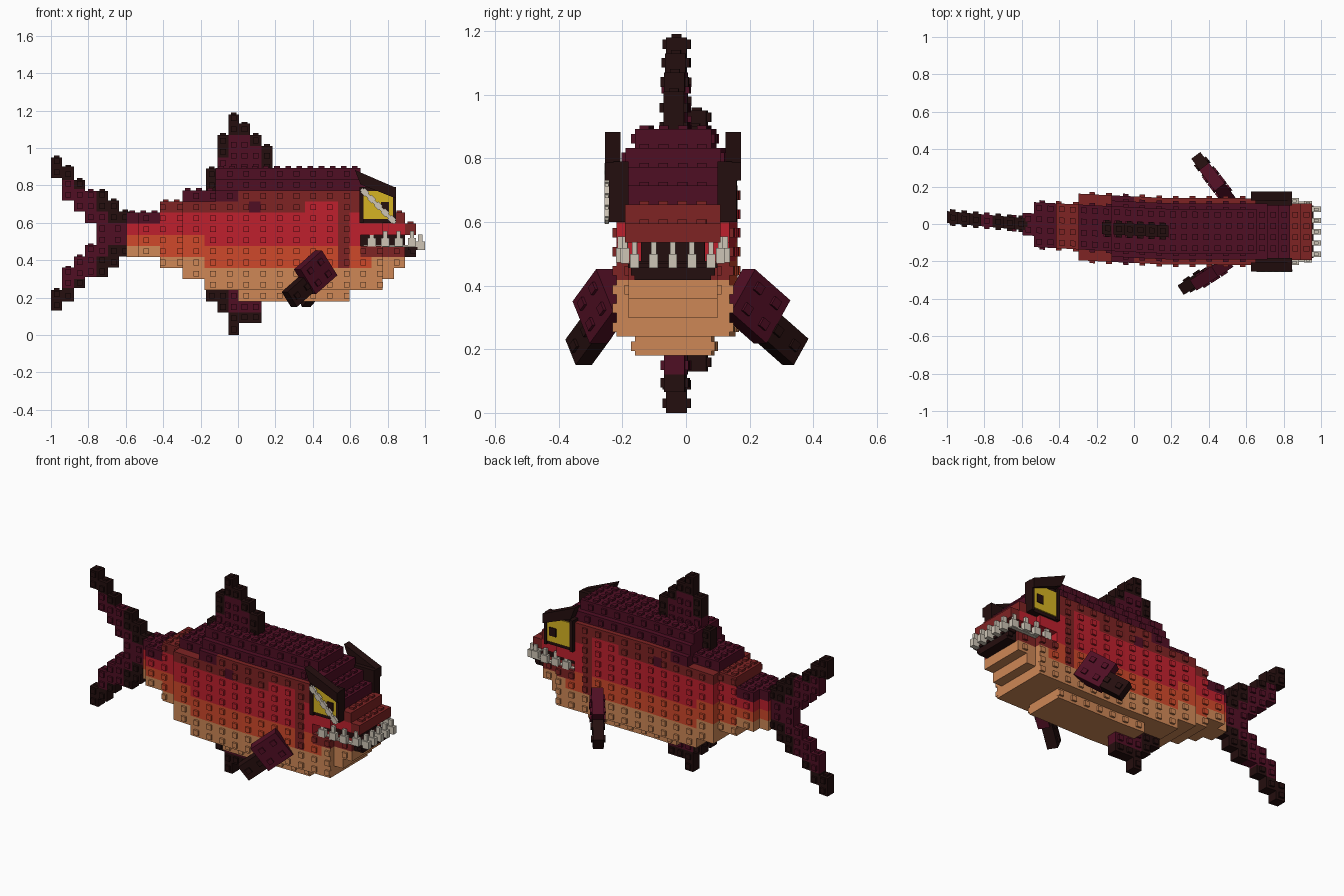
import bpy, bmesh, math
from mathutils import Vector, Matrix

if "Cube" in bpy.data.objects:
    bpy.data.objects.remove(bpy.data.objects["Cube"])

U, V, Z0 = 0.0595, 0.0593, 0.18      # column width, row height, belly height


def material(name, rgb):
    m = bpy.data.materials.new(name)
    lin = [(c / 255 / 12.92) if c < 11 else ((c / 255 + 0.055) / 1.055) ** 2.4 for c in rgb]
    m.diffuse_color = (*lin, 1)
    m.use_nodes = True
    m.node_tree.nodes["Principled BSDF"].inputs["Base Color"].default_value = m.diffuse_color
    return m


NAMES = ["black", "maroon", "dark_red", "red", "orange", "tan", "yellow", "bone"]
RGB = [(36, 14, 14), (79, 14, 35), (126, 35, 35), (190, 32, 45),
       (206, 72, 42), (206, 135, 86), (214, 180, 35), (206, 197, 182)]
MATS = [material(n, c) for n, c in zip(NAMES, RGB)]
BLACK, MAROON, DRED, RED, ORANGE, TAN, YELLOW, BONE = range(8)


def centre(x):
    """Sideways sway of the spine, hinged between the segments."""
    pts = [(-1.0, 0.037), (-0.595, 0.0), (-0.1785, -0.022), (0.1785, -0.039), (1.1, -0.042)]
    for (x0, y0), (x1, y1) in zip(pts, pts[1:]):
        if x <= x1:
            return y0 + (y1 - y0) * (x - x0) / (x1 - x0)
    return -0.042


class Part:
    def __init__(self, name):
        self.name, self.bm = name, bmesh.new()

    def box(self, x0, x1, y0, y1, z0, z1, mat):
        m = Matrix.Translation(((x0 + x1) / 2, (y0 + y1) / 2, (z0 + z1) / 2)) @ \
            Matrix.Diagonal((x1 - x0, y1 - y0, z1 - z0, 1))
        self.add(m, mat)

    def add(self, m, mat):
        vs = bmesh.ops.create_cube(self.bm, size=1, matrix=m)["verts"]
        for f in {f for v in vs for f in v.link_faces}:
            f.material_index = mat

    def prism(self, pts, y0, y1, mat):
        a = [self.bm.verts.new((x, y0, z)) for x, z in pts]
        b = [self.bm.verts.new((x, y1, z)) for x, z in pts]
        n = len(pts)
        fs = [self.bm.faces.new(a), self.bm.faces.new(b[::-1])]
        fs += [self.bm.faces.new((a[i], b[i], b[(i + 1) % n], a[(i + 1) % n])) for i in range(n)]
        for f in fs:
            f.material_index = mat

    def finish(self, sway=True):
        if sway:
            for v in self.bm.verts:
                v.co.y += centre(v.co.x)
        bmesh.ops.recalc_face_normals(self.bm, faces=self.bm.faces)
        me = bpy.data.meshes.new(self.name)
        self.bm.to_mesh(me)
        for m in MATS:
            me.materials.append(m)
        bpy.context.collection.objects.link(bpy.data.objects.new(self.name, me))


# ---- body rules on the brick grid: column i, row k ----
def rows(i):
    bot = 4 if i < -7 else 3 if i < -5 else 2 if i < -3 else 1 if i < 0 else 0 if i < 10 \
        else 1 if i < 13 else 2 if i < 14 else 3 if i < 15 else 4
    top = 8 if i < -7 else 9 if i < -5 else 10 if i < -2 else 12 if i < 11 else 22 - i
    return bot, top


def half(i, k):
    bot, top = rows(i)
    if i > 10 and k == 5:
        return 0.10
    w = 0.178
    if i == -10:
        w = 0.06
    elif i < -5:
        w = 0.12
    elif i >= 13:
        w = 0.15 if k > 5 else 0.14
    if k in (0, 11) or (k == top - 1 and i < 11) or (i >= 15 and k < 6):
        w = min(w, 0.12)
    elif k == 10:
        w = min(w, 0.15)
    return w


def colour(i, k):
    if i >= 11:                                   # head and jaws
        if k == 4:
            return BLACK if i == 15 else DRED
        if k == 5:
            return BLACK
        if k == 3:
            return ORANGE if i == 11 else TAN
        if k < 3:
            return TAN
        return RED if k == 6 and i < 15 else DRED if k < 8 else MAROON
    if i == 9 and 3 <= k < 10:                    # gill stripe
        return DRED
    if (i, k) in ((-3, 9), (-2, 9), (-1, 9), (1, 8)):
        return MAROON
    if i < -7:
        limits = (5, 6, 7, 7)
    elif i < -3:
        limits = (4, 6, 8, 9)
    else:
        limits = (3, 5, 9 if 6 <= i <= 8 else 8, 10)
    for lim, mat in zip(limits, (TAN, ORANGE, RED, DRED)):
        if k < lim:
            return mat
    return MAROON


def filled(i, k):
    bot, top = rows(i)
    return -10 <= i <= 15 and bot <= k < top and not (i == 15 and k == 5)


# body: merge equal neighbouring bricks of a row into one block
body = Part("body")
for k in range(12):
    start = None
    for i in range(-10, 17):
        key = (half(i, k), colour(i, k), i >= -3, i >= 3) if filled(i, k) else None
        if start and key != start[1]:
            w, mat = start[1][:2]
            body.box(start[0] * U, i * U, -w, w, Z0 + k * V, Z0 + (k + 1) * V, mat)
            start = None
        if key and not start:
            start = (i, key)
body.finish()

# studs on the flanks and on the upper steps
studs = Part("body_studs")
for k in range(12):
    for n in range(17):
        x = -0.491 + 0.0893 * n
        i, z = math.floor(x / U), Z0 + (k + 0.5) * V
        if not filled(i, k) or (i > 9 and k > 4):
            continue
        w = half(i, k)
        for s in (-1, 1):
            studs.box(x - .015, x + .015, s * w - .012, s * w + .012, z - .015, z + .015, colour(i, k))
for i in range(-10, 16):
    k = rows(i)[1] - 1
    z, x = Z0 + (k + 1) * V, (i + 0.5) * U
    for y in (-.09, -.03, .03, .09):
        if abs(y) < half(i, k):
            studs.box(x - .015, x + .015, y - .015, y + .015, z - .012, z + .012, colour(i, k))
studs.finish()


def fin(name, cells):
    """Stepped fin from (x0, x1, z0, z1, material) blocks with side studs."""
    p = Part(name)
    for x0, x1, z0, z1, mat in cells:
        p.box(x0, x1, -.032, .032, z0, z1, mat)
        x = (x0 + x1) / 2
        for j in range(max(1, round((z1 - z0) / V))):
            z = z0 + (j + .5) * V
            p.box(x - .015, x + .015, -.044, .044, z - .015, z + .015, mat)
        p.box(x - .015, x + .015, -.015, .015, z1 - .01, z1 + .01, mat)
    p.finish()


fin("dorsal_fin", [
    (-.17, -.11, .77, .89, BLACK), (-.11, -.05, .77, .95, MAROON), (-.11, -.05, .95, 1.07, BLACK),
    (-.05, .005, .87, 1.07, MAROON), (-.05, .005, 1.07, 1.18, BLACK),
    (.005, .065, .87, 1.07, MAROON), (.005, .065, 1.07, 1.13, BLACK),
    (.065, .125, .87, 1.01, MAROON), (.065, .125, 1.01, 1.07, BLACK),
    (.125, .185, .87, 1.01, BLACK)])

fin("belly_fin", [
    (-.17, -.11, .18, .24, BLACK), (-.11, -.05, .12, .26, BLACK), (-.05, .005, .0, .12, BLACK),
    (-.05, .005, .12, .25, MAROON), (.005, .065, .12, .2, MAROON), (.005, .065, .065, .12, BLACK),
    (.065, .125, .12, .2, MAROON), (.065, .125, .065, .12, BLACK)])

# forked tail: upper lobe mirrored about its middle height
lobe = [(-1, -.94, .84, .95, BLACK), (-.94, -.877, .83, .90, BLACK), (-.94, -.877, .72, .83, MAROON),
        (-.877, -.817, .78, .83, BLACK), (-.877, -.817, .66, .78, MAROON),
        (-.817, -.757, .60, .77, MAROON), (-.757, -.695, .66, .77, BLACK),
        (-.757, -.695, .54, .66, MAROON), (-.695, -.635, .60, .72, BLACK),
        (-.695, -.59, .54, .60, MAROON), (-.635, -.57, .60, .66, BLACK)]
fin("tail_fin", lobe + [(a, b, 1.08 - d, 1.08 - c, m) for a, b, c, d, m in lobe])


# pectoral fins
def pectoral(name, base, tip, direction):
    p = Part(name)
    L = Vector(direction).normalized()
    N = Vector((-L.y, L.x, 0)).normalized()
    W = L.cross(N)
    R = Matrix((L, N, W)).transposed().to_4x4()

    def block(c, l, t, w, mat, off=(0, 0, 0)):
        p.add(Matrix.Translation(c) @ R @ Matrix.Translation(off) @ Matrix.Diagonal((l, t, w, 1)), mat)
    block(base, .17, .066, .165, MAROON)
    block(tip, .15, .06, .10, BLACK)
    for a in (-.04, .04):
        for b in (-.04, .04):
            block(base, .03, .086, .03, MAROON, (a, 0, b))
        block(tip, .03, .08, .03, BLACK, (a, 0, 0))
    p.finish(False)


pectoral("pectoral_fin_near", (.415, -.265, .335), (.325, -.305, .235), (-.17, -.11, -.15))
pectoral("pectoral_fin_far", (.445, .215, .335), (.385, .295, .235), (-.13, .17, -.15))

# eyes: dark frame, yellow plate, pupil and slanted brow on each side
for s, side in ((-1, "near"), (1, "far")):
    eye = Part("eye_" + side)

    def y(a, b):
        return sorted((s * a, s * b))
    eye.box(.65, .845, *y(.14, .186), .60, .79, BLACK)
    eye.box(.672, .828, *y(.18, .194), .62, .77, YELLOW)
    eye.box(.765, .808, *y(.19, .2), .66, .71, BLACK)
    eye.box(.65, .672, *y(.18, .2), .60, .79, BLACK)
    eye.box(.828, .845, *y(.18, .2), .60, .76, BLACK)
    eye.prism([(.625, .882), (.845, .787), (.845, .73), (.655, .805)], *y(.165, .214), BLACK)
    eye.finish()

# scar: stepped diagonal bars across one eye
scar = Part("scar")
for j in range(5):
    t = (j + .5) / 5
    c = (.66 + .18 * t, -.208, .78 - .18 * t)
    R = Matrix.Translation(c) @ Matrix.Rotation(math.radians(45), 4, 'Y')
    scar.add(R @ Matrix.Diagonal((.034, .014, .032, 1)), BONE)
    scar.add(R @ Matrix.Diagonal((.052, .012, .018, 1)), BONE)
scar.finish()

# teeth: wide base with a narrow point
teeth = Part("teeth")


def tooth(x, yc, z, sx, sy):
    teeth.box(x - sx, x + sx, yc - sy, yc + sy, z, z + .045, BONE)
    teeth.box(x - sx * .5, x + sx * .5, yc - sy * .6, yc + sy * .6, z + .045, z + .082, BONE)


for j in range(5):
    tooth(.975, (j - 2) * .06, .455, .025, .014)
for s in (-1, 1):
    for j in range(4):
        tooth(.715 + .072 * j, s * (.165 if j < 3 else .15), .473, .022, .014)
    teeth.box(.67, .95, s * .15 - .012, s * .15 + .012, .47, .482, BONE)
teeth.box(.91, .96, -.14, .14, .455, .47, BLACK)
teeth.finish()
